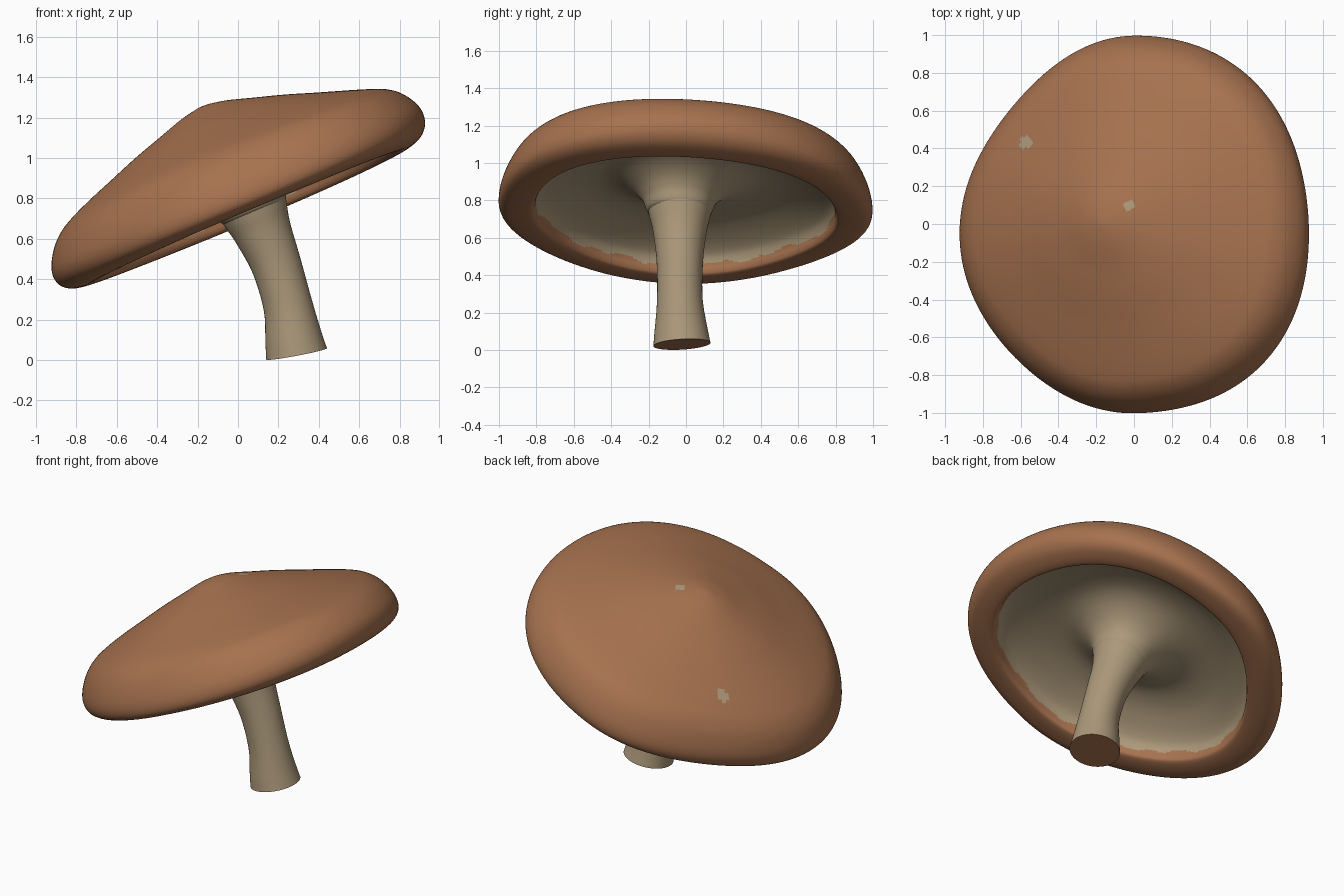
import bpy, bmesh, math
from mathutils import Vector, Matrix

if "Cube" in bpy.data.objects:
    bpy.data.objects.remove(bpy.data.objects["Cube"])


def material(name, rgb):
    m = bpy.data.materials.new(name)
    m.diffuse_color = (*rgb, 1)
    m.use_nodes = True
    m.node_tree.nodes["Principled BSDF"].inputs["Base Color"].default_value = m.diffuse_color
    return m


BROWN = material("cap brown", (0.385, 0.168, 0.078))
BEIGE = material("stem beige", (0.41, 0.315, 0.195))


def smooth_path(pts, n):
    """Catmull-Rom curve through the points, n steps per span."""
    p = [Vector(q) for q in pts]
    p = [2 * p[0] - p[1]] + p + [2 * p[-1] - p[-2]]
    out = []
    for i in range(1, len(p) - 2):
        a, b, c, d = p[i - 1:i + 3]
        for k in range(n):
            t = k / n
            out.append(0.5 * (2 * b + (c - a) * t + (2 * a - 5 * b + 4 * c - d) * t * t
                              + (3 * b - a - 3 * c + d) * t ** 3))
    return out + [p[-2]]


def loft(name, rings, tip_a, tip_b, rule):
    """Skin closed rings, close both ends, colour faces by rule(centre, ring)."""
    bm = bmesh.new()
    vs = [[bm.verts.new(co) for co in r] for r in rings]
    n = len(vs[0])
    layer = bm.faces.layers.int.new("ring")
    for i in range(len(vs) - 1):
        for j in range(n):
            k = (j + 1) % n
            f = bm.faces.new((vs[i][j], vs[i][k], vs[i + 1][k], vs[i + 1][j]))
            f[layer] = i
    for ring, tip, tag in ((vs[0], tip_a, -1), (vs[-1], tip_b, len(vs))):
        c = bm.verts.new(tip)
        for j in range(n):
            f = bm.faces.new((ring[j], ring[(j + 1) % n], c))
            f[layer] = tag
    bmesh.ops.recalc_face_normals(bm, faces=bm.faces)
    for f in bm.faces:
        f.material_index = rule(f.calc_center_median(), f[layer])
    me = bpy.data.meshes.new(name)
    bm.to_mesh(me)
    bm.free()
    me.materials.append(BROWN)
    me.materials.append(BEIGE)
    ob = bpy.data.objects.new(name, me)
    bpy.context.collection.objects.link(ob)
    bpy.ops.object.select_all(action='DESELECT')
    ob.select_set(True)
    bpy.context.view_layer.objects.active = ob
    bpy.ops.object.shade_smooth_by_angle(angle=math.radians(50))
    return ob


# Cap: one round profile from crown, over the rolled rim, to the gill hollow and funnel
SEG = 180
profile = [(0.03, .451), (.12, .433), (.25, .393), (.4, .346), (.55, .293), (.7, .241),
           (.8, .205), (.87, .175), (.93, .128), (.975, .06), (.99, 0), (.977, -.06),
           (.935, -.106), (.87, -.13), (.815, -.133), (.798, -.115), (.79, -.08),
           (.76, -.035), (.68, .012), (.56, .055), (.44, .07), (.34, .05), (.25, 0),
           (.195, -.06), (.165, -.13), (.1, -.14)]
STEPS = 5
RIM, LIP = 10 * STEPS, 16 * STEPS
tilt = (Matrix.Translation((0, 0, .84)) @ Matrix.Rotation(math.radians(-2), 4, 'X')
        @ Matrix.Rotation(math.radians(-22.7), 4, 'Y'))


def outline(a):
    c, s = math.cos(a), math.sin(a)
    return 1 + .15 * c * abs(c) * s * s - .05 * s * c * c - .004 * math.sin(2 * a) ** 2


rings = []
for i, p in enumerate(smooth_path(profile, STEPS)):
    ring = []
    # the funnel slides over to the stem axis
    shift = max(0, min(1, (.55 - p[0]) / .35)) if i > LIP else 0
    for j in range(SEG):
        a = 2 * math.pi * j / SEG
        c, s = math.cos(a), math.sin(a)
        r = p[0] * (1 + (outline(a) - 1) * min(1, p[0] / .7))
        # the rim sags straight down at both sides and at the low end
        sag = (.06 * s * s * math.exp(-((i - RIM) / 11) ** 2)
               + .045 * max(0, -c) ** 2 * math.exp(-((i - RIM + 2) / 16) ** 2))
        ring.append(tilt @ Vector((r * c + .034 * shift - .42 * sag,
                                   1.01 * r * s - .033 * shift, p[1] - sag)))
    rings.append(ring)

specks = [(-.57, .43, .033), (-.03, .095, .028)]


def cap_colour(c, i):
    if i < LIP - 10:      # top skin with pale specks
        return int(i < 40 and any((c.x - x) ** 2 + (c.y - y) ** 2 < r * r for x, y, r in specks))
    a = math.atan2(c.y, c.x)  # uneven edge between skin and gills
    return int(i >= LIP - 1 + 1.2 * math.sin(9 * a) + .8 * math.sin(23 * a))


loft("cap", rings, tilt @ Vector((0, 0, .453)), tilt @ Vector((.034, -.033, -.14)), cap_colour)

# Stem: leaning path with radius, running up into the gill funnel, cut flat at the base
stem = [(.29, -.022, .03, .153), (.277, -.026, .10, .143), (.247, -.033, .27, .122),
        (.19, -.033, .47, .124), (.125, -.033, .63, .143), (.088, -.033, .72, .164),
        (.065, -.033, .78, .175), (.045, -.033, .83, .165)]
path = smooth_path(stem, 5)
rings = []
for i, p in enumerate(path):
    t = (path[min(i + 1, len(path) - 1)] - path[max(i - 1, 0)]).xyz.normalized()
    side = Vector((0, 1, 0)).cross(t).normalized()
    up = t.cross(side)
    rings.append([p.xyz + p.w * (side * math.cos(2 * math.pi * j / 64) + up * math.sin(2 * math.pi * j / 64))
                  for j in range(64)])
loft("stem", rings, path[0].xyz, path[-1].xyz, lambda c, i: int(i >= 0))
